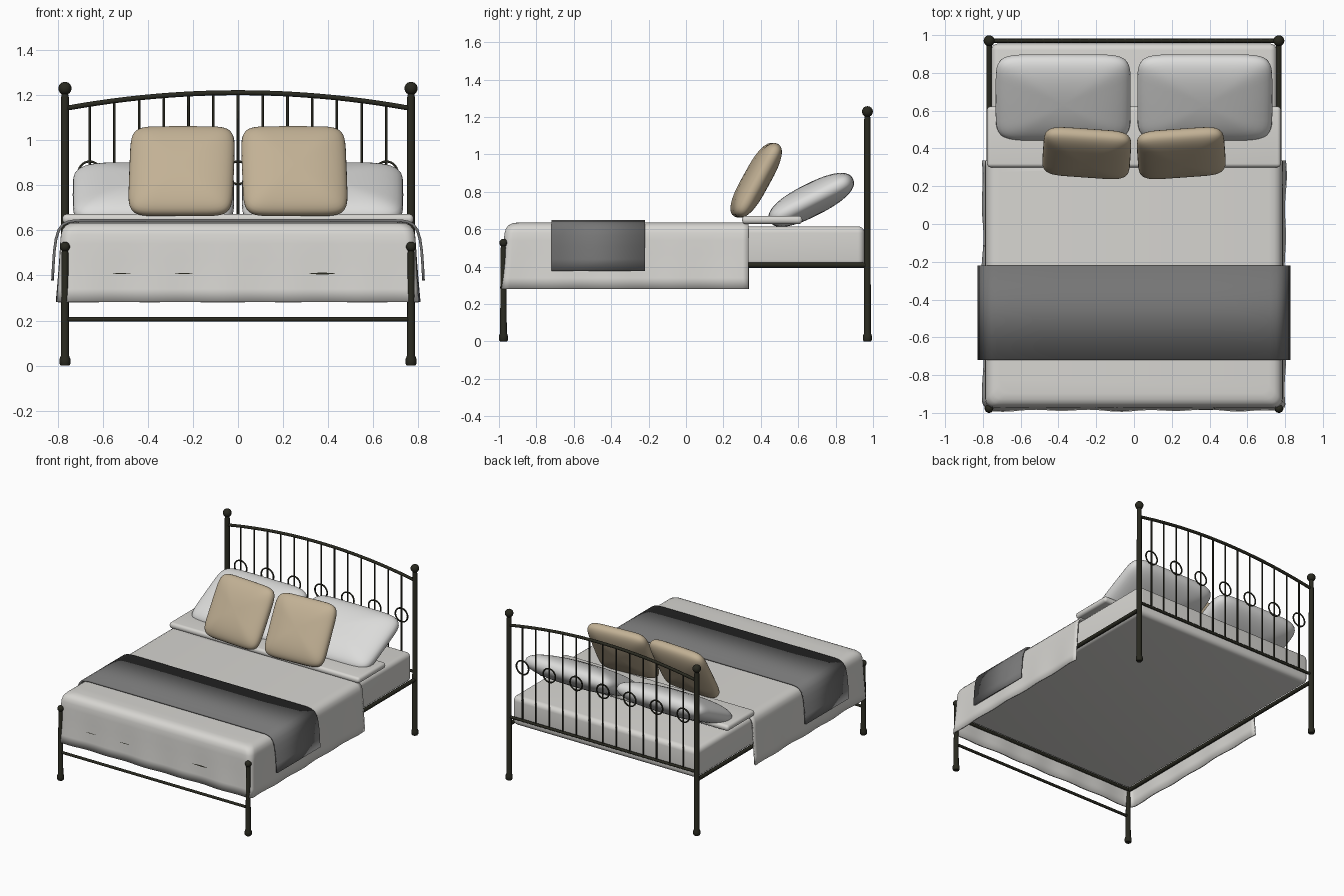
import bpy, bmesh, math
from mathutils import Matrix, Vector

if "Cube" in bpy.data.objects:
    bpy.data.objects.remove(bpy.data.objects["Cube"])


def material(name, rgb):
    m = bpy.data.materials.new(name)
    m.diffuse_color = (*rgb, 1)
    m.use_nodes = True
    m.node_tree.nodes["Principled BSDF"].inputs["Base Color"].default_value = m.diffuse_color
    return m


METAL = material("dark metal", (0.022, 0.022, 0.014))
LINEN = material("warm white linen", (0.68, 0.67, 0.64))
WHITE = material("white pillow", (0.72, 0.72, 0.71))
TAN = material("tan cushion", (0.54, 0.44, 0.30))
GREY = material("grey throw", (0.18, 0.18, 0.18))


def finish(bm, name, mat, angle=50):
    me = bpy.data.meshes.new(name)
    bm.to_mesh(me)
    bm.free()
    ob = bpy.data.objects.new(name, me)
    bpy.context.collection.objects.link(ob)
    me.materials.append(mat)
    bpy.ops.object.select_all(action='DESELECT')
    ob.select_set(True)
    bpy.context.view_layer.objects.active = ob
    bpy.ops.object.shade_smooth_by_angle(angle=math.radians(angle))
    return ob


def tube(name, pts, r, closed=False, n=12):
    # round bar swept along points
    cu = bpy.data.curves.new(name, 'CURVE')
    cu.dimensions = '3D'
    cu.bevel_depth = r
    cu.bevel_resolution = max(1, n // 4 - 1)
    cu.use_fill_caps = True
    sp = cu.splines.new('POLY')
    sp.points.add(len(pts) - 1)
    for p, co in zip(sp.points, pts):
        p.co = (*co, 1)
    sp.use_cyclic_u = closed
    ob = bpy.data.objects.new(name, cu)
    bpy.context.collection.objects.link(ob)
    cu.materials.append(METAL)
    return ob


def lathe(name, profile, x, y, n=20):
    bm = bmesh.new()
    rings = [[bm.verts.new((x + r * math.cos(2 * math.pi * k / n),
                            y + r * math.sin(2 * math.pi * k / n), z)) for k in range(n)]
             for r, z in profile]
    for a, b in zip(rings, rings[1:]):
        for k in range(n):
            bm.faces.new((a[k], a[(k + 1) % n], b[(k + 1) % n], b[k]))
    bm.faces.new(rings[0][::-1])
    bm.faces.new(rings[-1])
    return finish(bm, name, METAL)


def ball(r, zc, r0):
    # profile of a ball finial above a neck of radius r0
    a0 = -math.acos(r0 / r)
    return [(r * math.cos(a) + 1e-4, zc + r * math.sin(a))
            for a in [a0 + (math.pi / 2 - a0) * i / 10 for i in range(11)]]


def soft_box(name, lo, hi, bevel, mat):
    bm = bmesh.new()
    bmesh.ops.create_cube(bm, size=1)
    for v in bm.verts:
        v.co = Vector([(l + h) / 2 + c * (h - l) for l, h, c in zip(lo, hi, v.co)])
    bmesh.ops.bevel(bm, geom=bm.edges[:], offset=bevel, segments=5, profile=0.5, affect='EDGES')
    return finish(bm, name, mat)


def pillow(name, size, loc, tilt, yaw, mat, e1=0.85, e2=0.3, n=56, m=22):
    # superellipsoid: rounded rectangle outline, lens section
    def sp(t, e):
        return math.copysign(abs(t) ** e, t) if abs(t) > 1e-9 else 0.0
    bm = bmesh.new()
    rings = []
    for i in range(1, m):
        h = -math.pi / 2 + math.pi * i / m
        rings.append([bm.verts.new((size[0] / 2 * sp(math.cos(h), e1) * sp(math.cos(w), e2),
                                    size[1] / 2 * sp(math.cos(h), e1) * sp(math.sin(w), e2),
                                    size[2] / 2 * sp(math.sin(h), e1)))
                      for w in [2 * math.pi * k / n for k in range(n)]])
    for a, b in zip(rings, rings[1:]):
        for k in range(n):
            bm.faces.new((a[k], a[(k + 1) % n], b[(k + 1) % n], b[k]))
    for ring, z, flip in ((rings[0], -1, True), (rings[-1], 1, False)):
        c = bm.verts.new((0, 0, z * size[2] / 2))
        for k in range(n):
            f = (ring[k], ring[(k + 1) % n], c)
            bm.faces.new(f[::-1] if flip else f)
    mat4 = (Matrix.Translation(loc) @ Matrix.Rotation(math.radians(yaw), 4, 'Z')
            @ Matrix.Rotation(math.radians(tilt), 4, 'X'))
    bm.transform(mat4)
    return finish(bm, name, mat, 80)


def thicken(ob, t):
    s = ob.modifiers.new("thickness", 'SOLIDIFY')
    s.thickness = t
    s.offset = -1


PX, HY, FY = 0.767, 0.97, -0.976
FOOT = [(0.019, 0), (0.024, 0.008), (0.024, 0.03), (0.018, 0.045)]


def arch(x):
    return 1.21 - 0.07 * (x / PX) ** 2


# Posts and side rails
for side, s in (("left", -1), ("right", 1)):
    lathe(f"head_post_{side}", FOOT + [(0.017, 1.19)] + ball(0.029, 1.229, 0.014), s * PX, HY)
    lathe(f"foot_post_{side}", FOOT + [(0.015, 0.50)] + ball(0.022, 0.527, 0.013), s * PX, FY)
    tube(f"side_rail_{side}", [(s * PX, FY, 0.408), (s * PX, HY, 0.408)], 0.014)

# Headboard: arched rail, lower rail, spindles and rings
tube("head_arch", [(PX * i / 16, HY, arch(PX * i / 16)) for i in range(-16, 17)], 0.011)
tube("head_lower_rail", [(-PX, HY, 0.465), (PX, HY, 0.465)], 0.010)
for k in range(-6, 7):
    x = k * PX / 7
    tube(f"spindle_{k + 7}", [(x, HY, 0.465), (x, HY, arch(x))], 0.006, n=8)
    if k % 2 == 0:
        tube(f"spindle_ring_{k + 7}",
             [(x + 0.05 * math.cos(a), HY, 0.855 + 0.05 * math.sin(a))
              for a in [2 * math.pi * i / 28 for i in range(28)]], 0.0055, True, 8)

# Foot rails
tube("foot_lower_rail", [(-PX, FY, 0.205), (PX, FY, 0.205)], 0.010)
tube("foot_upper_rail", [(-PX, FY + 0.01, 0.408), (PX, FY + 0.01, 0.408)], 0.012)

# Mattress and folded sheet
soft_box("mattress", (-0.755, -0.955, 0.40), (0.755, 0.955, 0.615), 0.035, LINEN)
soft_box("folded_sheet", (-0.778, 0.30, 0.628), (0.778, 0.622, 0.672), 0.02, LINEN)


# Duvet: draped shell, open below and at the head end
def duvet_path(o):
    X, Y, r = 0.803 - o, -0.988 + o, 0.045
    right = [(X, 0.335 + (Y + r - 0.335) * i / 40, 1, 0) for i in range(40)]
    for i in range(7):
        a = -math.pi / 2 * i / 6
        right.append((X - r + r * math.cos(a), Y + r + r * math.sin(a), math.cos(a), math.sin(a)))
    front = [((X - r) * (1 - i / 25), Y, 0, -1) for i in range(1, 50)]
    left = [(-x, y, -nx, ny) for x, y, nx, ny in right[::-1]]
    return right + front + left


bm = bmesh.new()
rings = []
for o, z in ((0, 0.282), (0.004, 0.34), (0.008, 0.40), (0.012, 0.47), (0.015, 0.54), (0.018, 0.58),
             (0.026, 0.606), (0.04, 0.622), (0.06, 0.632), (0.09, 0.636)):
    amp = 0.004 * max(0, (0.56 - z) / 0.28)
    ring = []
    for j, (x, y, nx, ny) in enumerate(duvet_path(o)):
        w = amp * (math.sin(j * 0.62) + 0.6 * math.sin(j * 0.27 + 1))
        ring.append(bm.verts.new((x + nx * w, y + ny * w, z)))
    rings.append(ring)
for a, b in zip(rings, rings[1:]):
    for j in range(len(a) - 1):
        bm.faces.new((a[j], b[j], b[j + 1], a[j + 1]))
bm.faces.new(rings[-1][::-1])
thicken(finish(bm, "duvet", LINEN, 60), 0.012)

# Throw blanket across the foot of the bed
half = [(0.828, 0.378), (0.825, 0.44), (0.82, 0.51), (0.812, 0.565), (0.799, 0.605),
        (0.78, 0.63), (0.755, 0.643), (0.72, 0.649), (0.4, 0.65)]
prof = half + [(-x, z) for x, z in half[::-1]]
bm = bmesh.new()
rows = [[bm.verts.new((x, y, z)) for x, z in prof] for y in (-0.72, -0.22)]
for j in range(len(prof) - 1):
    bm.faces.new((rows[0][j], rows[1][j], rows[1][j + 1], rows[0][j + 1]))
thicken(finish(bm, "throw_blanket", GREY, 60), 0.012)

# Pillows and cushions
for side, s in (("left", -1), ("right", 1)):
    pillow(f"pillow_{side}", (0.715, 0.50, 0.175), (s * 0.375, 0.67, 0.757), 27, 0, WHITE)
    pillow(f"cushion_{side}", (0.465, 0.445, 0.14), (s * 0.25, 0.375, 0.862), 61, s * 4, TAN)
